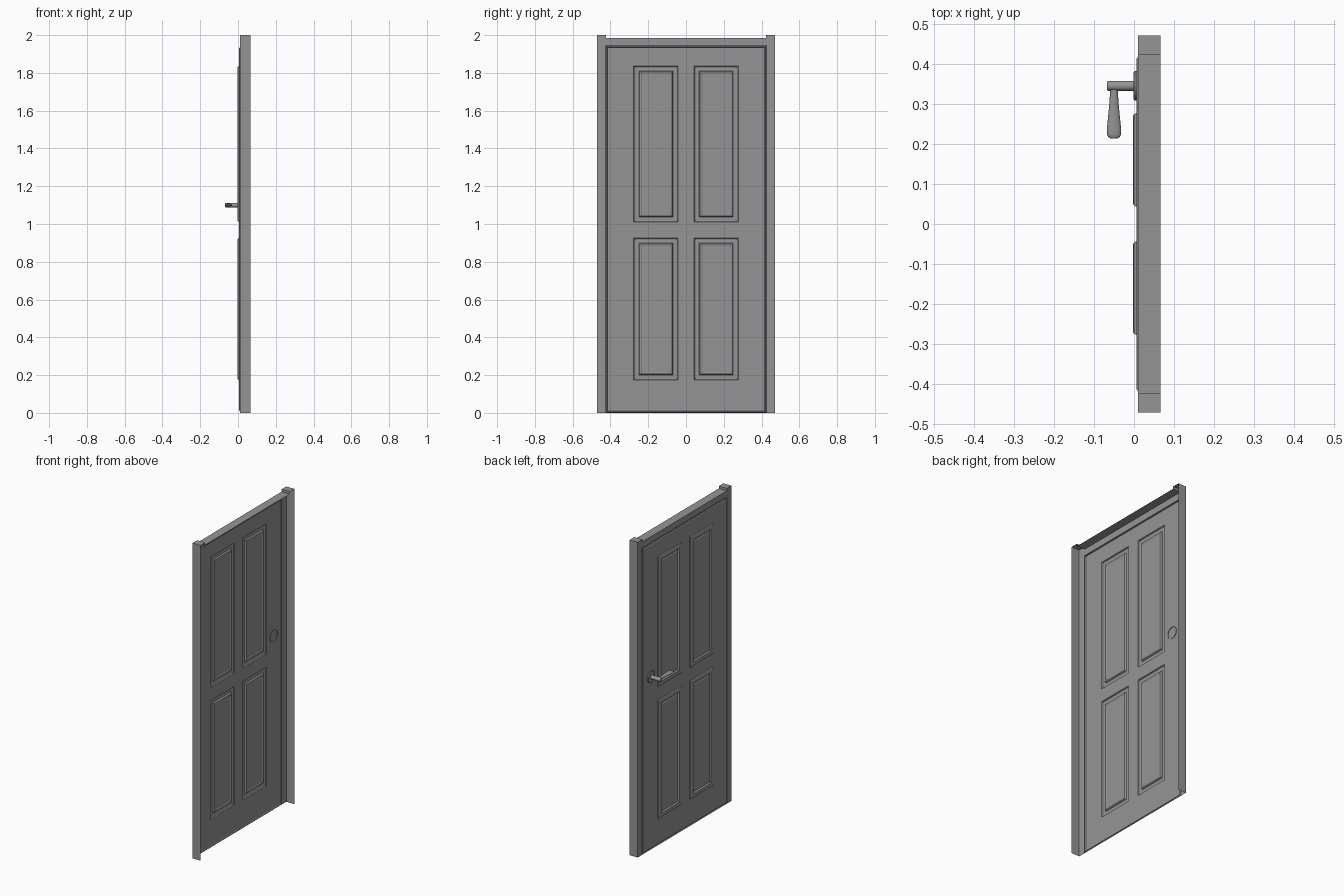
import bpy, bmesh, math

if "Cube" in bpy.data.objects:
    bpy.data.objects.remove(bpy.data.objects["Cube"])

# Dark grey paint shared by all parts
paint = bpy.data.materials.new("dark_grey_paint")
paint.diffuse_color = (0.3, 0.3, 0.3, 1)
paint.use_nodes = True
paint.node_tree.nodes["Principled BSDF"].inputs["Base Color"].default_value = paint.diffuse_color


def finish(name, bm, shell=True, smooth=False):
    bmesh.ops.remove_doubles(bm, verts=bm.verts, dist=0.0002)
    bmesh.ops.recalc_face_normals(bm, faces=bm.faces)
    # open shells face the -x (handle) side
    if shell and sum(f.normal.x * f.calc_area() for f in bm.faces) > 0:
        bmesh.ops.reverse_faces(bm, faces=bm.faces)
    mesh = bpy.data.meshes.new(name)
    bm.to_mesh(mesh)
    bm.free()
    mesh.materials.append(paint)
    ob = bpy.data.objects.new(name, mesh)
    bpy.context.collection.objects.link(ob)
    if smooth:
        bpy.context.view_layer.objects.active = ob
        ob.select_set(True)
        bpy.ops.object.shade_smooth_by_angle(angle=math.radians(40))
        ob.select_set(False)
    return ob


def bridge(bm, loops):
    for a, b in zip(loops, loops[1:]):
        n = len(a)
        for i in range(n):
            bm.faces.new((a[i], a[(i + 1) % n], b[(i + 1) % n], b[i]))


def moulding(bm, y0, y1, z0, z1, profile, fill):
    """Nested rectangles following (inset, x) steps."""
    loops = []
    for d, x in profile:
        loops.append([bm.verts.new((x, y, z)) for y, z in
                      ((y0 + d, z0 + d), (y1 - d, z0 + d), (y1 - d, z1 - d), (y0 + d, z1 - d))])
    bridge(bm, loops)
    if fill:
        bm.faces.new(loops[-1])


FRONT, BACK, LEAF = 0.010, 0.066, 0.006

# Frame: front face with opening, and outer walls, open at the back
bm = bmesh.new()
outline = [(-.47, 0), (-.47, 2), (-.423, 2), (-.423, 1.985),
           (.423, 1.985), (.423, 2), (.47, 2), (.47, 0)]
a = [bm.verts.new((FRONT, y, z)) for y, z in outline]
b = [bm.verts.new((BACK, y, z)) for y, z in outline]
for i in range(len(a) - 1):
    bm.faces.new((a[i], a[i + 1], b[i + 1], b[i]))
opening = [bm.verts.new((FRONT, y, z)) for y, z in
           ((.425, 0), (.425, 1.945), (-.425, 1.945), (-.425, 0))]
bm.faces.new(a + opening)
finish("door_frame", bm)

# Door leaf: thin sheet with four moulded panels and a grooved edge
bm = bmesh.new()
ys = [-.412, -.277, -.043, .043, .277, .412]
zs = [.013, .173, .927, 1.01, 1.837, 1.932]
panel = [(0, LEAF), (.003, 0), (.009, -.003), (.027, -.002), (.032, .007), (.040, .008), (.044, .006)]
for i in range(5):
    for j in range(5):
        y0, y1, z0, z1 = ys[i], ys[i + 1], zs[j], zs[j + 1]
        if i in (1, 3) and j in (1, 3):
            moulding(bm, y0, y1, z0, z1, panel, True)
        else:
            bm.faces.new([bm.verts.new((LEAF, y, z)) for y, z in
                          ((y0, z0), (y1, z0), (y1, z1), (y0, z1))])
edge = [(0, FRONT), (.004, .015), (.008, .015), (.010, .008), (.013, LEAF)]
moulding(bm, -.425, .425, 0, 1.945, edge, False)
finish("door_leaf", bm)


# Handle parts
HY, HZ = .345, 1.10


def lathe(name, profile, open_end, segs=24):
    """Revolve (x, radius) steps about the handle axis."""
    bm = bmesh.new()
    loops = [[bm.verts.new((x, HY + r * math.cos(t), HZ + r * math.sin(t)))
              for t in [2 * math.pi * k / segs for k in range(segs)]] for x, r in profile]
    bridge(bm, loops)
    bm.faces.new(loops[-1])
    if not open_end:
        bm.faces.new(loops[0])
    return finish(name, bm, open_end, True)


lathe("handle_rosette", [(.009, .037), (.002, .037), (-.001, .034)], True)
lathe("handle_stem", [(.004, .0125), (-.065, .0125), (-.068, .010)], False)

# Lever: flattened loft that widens toward a rounded end
bm = bmesh.new()
loops = []
for y, w, t in ((.342, .010, .008), (.325, .010, .008), (.295, .012, .008), (.26, .0155, .008),
                (.235, .018, .008), (.224, .0175, .0075), (.217, .0145, .006), (.213, .008, .003)):
    loops.append([bm.verts.new((-.050 + w * math.cos(k * math.pi / 8), y,
                                HZ + t * math.sin(k * math.pi / 8))) for k in range(16)])
bridge(bm, loops)
bm.faces.new(loops[0])
bm.faces.new(loops[-1])
finish("handle_lever", bm, False, True)
